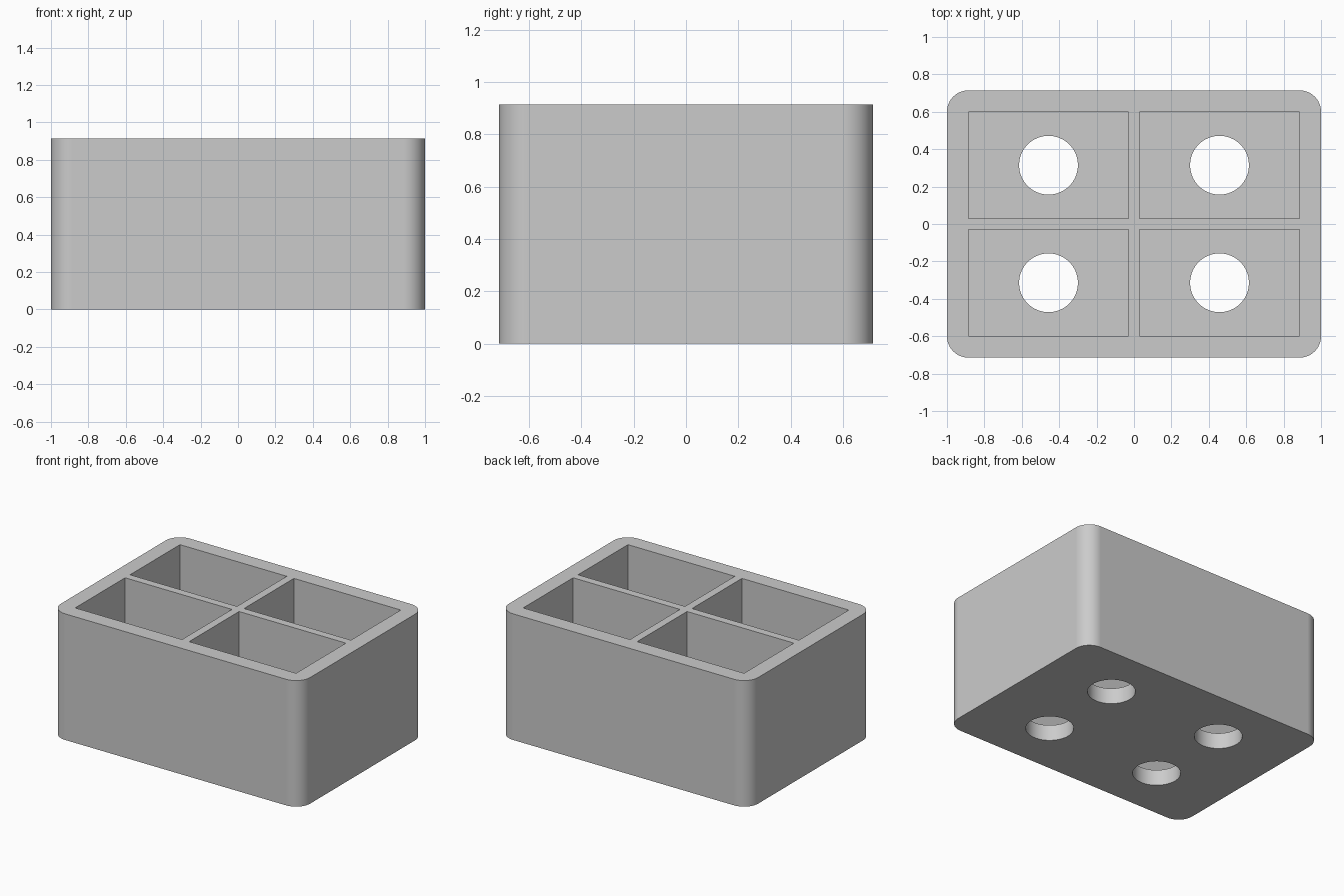
import bpy
import bmesh
from math import radians
from mathutils import Matrix, Vector

default_cube = bpy.data.objects.get("Cube")
if default_cube:
    bpy.data.objects.remove(default_cube, do_unlink=True)

# Dimensions, in whole units scaled so the length is 2
U = 2 / 70
LENGTH, DEPTH, HEIGHT = 70 * U, 50 * U, 32 * U
WALL, DIVIDER, FLOOR, CORNER = 4 * U, 2 * U, 4 * U, 4 * U
HOLE_RADIUS = 5.5 * U
POCKET_X = (LENGTH - 2 * WALL - DIVIDER) / 2
POCKET_Y = (DEPTH - 2 * WALL - DIVIDER) / 2

grey = bpy.data.materials.new("light_grey")
grey.use_nodes = True
colour = (0.6, 0.6, 0.6, 1)
grey.diffuse_color = colour
grey.node_tree.nodes["Principled BSDF"].inputs["Base Color"].default_value = colour


def add_box(bm, size, centre):
    matrix = Matrix.Translation(centre) @ Matrix.Diagonal((*size, 1))
    return bmesh.ops.create_cube(bm, size=1, matrix=matrix)["verts"]


def make_object(name, bm):
    mesh = bpy.data.meshes.new(name)
    bm.to_mesh(mesh)
    bm.free()
    mesh.materials.append(grey)
    obj = bpy.data.objects.new(name, mesh)
    bpy.context.collection.objects.link(obj)
    return obj


# Block with rounded vertical corners
bm = bmesh.new()
add_box(bm, (LENGTH, DEPTH, HEIGHT), (0, 0, HEIGHT / 2))
uprights = [e for e in bm.edges
            if abs(e.verts[0].co.z - e.verts[1].co.z) > HEIGHT / 2]
bmesh.ops.bevel(bm, geom=uprights, offset=CORNER, segments=12,
                profile=0.5, affect='EDGES')
tray = make_object("compartment_tray", bm)

# Cutters: four pockets open at the top, four round holes through the floor
pockets, holes = bmesh.new(), bmesh.new()
for sx in (-1, 1):
    for sy in (-1, 1):
        x = sx * (DIVIDER + POCKET_X) / 2
        y = sy * (DIVIDER + POCKET_Y) / 2
        add_box(pockets, (POCKET_X, POCKET_Y, HEIGHT), (x, y, FLOOR + HEIGHT / 2))
        bmesh.ops.create_cone(holes, cap_ends=True, segments=64,
                              radius1=HOLE_RADIUS, radius2=HOLE_RADIUS,
                              depth=4 * FLOOR,
                              matrix=Matrix.Translation(Vector((x, y, 0))))

bpy.context.view_layer.objects.active = tray
for name, cutter_bm in (("pocket_cutter", pockets), ("hole_cutter", holes)):
    cutter = make_object(name, cutter_bm)
    cutter.hide_render = True
    cut = tray.modifiers.new(name, 'BOOLEAN')
    cut.operation = 'DIFFERENCE'
    cut.solver = 'EXACT'
    cut.object = cutter
    bpy.ops.object.modifier_apply(modifier=cut.name)
    bpy.data.objects.remove(cutter, do_unlink=True)

# Smooth corners and holes, flat walls
bpy.ops.object.select_all(action='DESELECT')
tray.select_set(True)
bpy.ops.object.shade_smooth_by_angle(angle=radians(30))
weighted = tray.modifiers.new("even_shading", 'WEIGHTED_NORMAL')
weighted.keep_sharp = True
